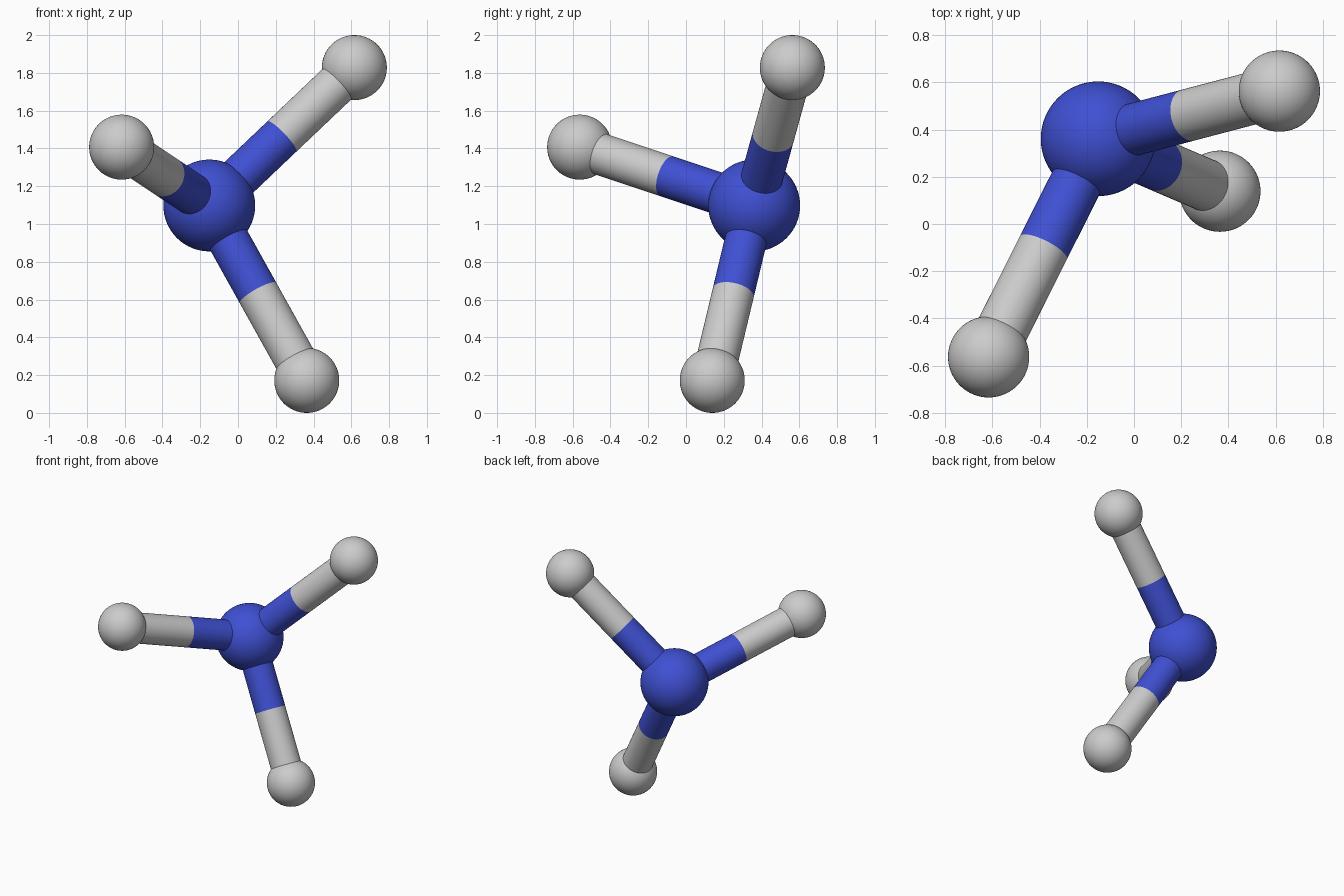
import bpy
from mathutils import Vector

if "Cube" in bpy.data.objects:
    bpy.data.objects.remove(bpy.data.objects["Cube"])

# Dimensions
CORE_R, OUTER_R, BOND_R = 0.243, 0.172, 0.111
core = Vector((-0.152, 0.361, 1.098))
outers = {
    "upper": Vector((0.616, 0.563, 1.828)),
    "front": Vector((-0.616, -0.563, 1.407)),
    "lower": Vector((0.364, 0.139, 0.172)),
}

blue = bpy.data.materials.new("blue")
blue.diffuse_color = (0.05, 0.08, 0.65, 1)
blue.use_nodes = True
blue.node_tree.nodes["Principled BSDF"].inputs["Base Color"].default_value = blue.diffuse_color


def finish(name, mat):
    obj = bpy.context.object
    obj.name = name
    bpy.ops.object.shade_smooth_by_angle()
    if mat:
        obj.data.materials.append(mat)


def ball(name, centre, radius, mat=None):
    bpy.ops.mesh.primitive_uv_sphere_add(
        segments=64, ring_count=32, radius=radius, location=centre)
    finish(name, mat)


def rod(name, a, b, mat=None):
    # Open tube: both ends are covered by a ball or the matching half
    d = b - a
    bpy.ops.mesh.primitive_cylinder_add(
        vertices=64, radius=BOND_R, depth=d.length, end_fill_type='NOTHING',
        location=(a + b) / 2, rotation=d.to_track_quat('Z', 'Y').to_euler())
    finish(name, mat)


# Central atom
ball("central_atom", core, CORE_R, blue)

# Outer atoms, each with a bond split into two colours at its middle
for side, pos in outers.items():
    mid = (core + pos) / 2
    ball(side + "_outer_atom", pos, OUTER_R)
    rod(side + "_bond_inner_half", core, mid, blue)
    rod(side + "_bond_outer_half", mid, pos)
